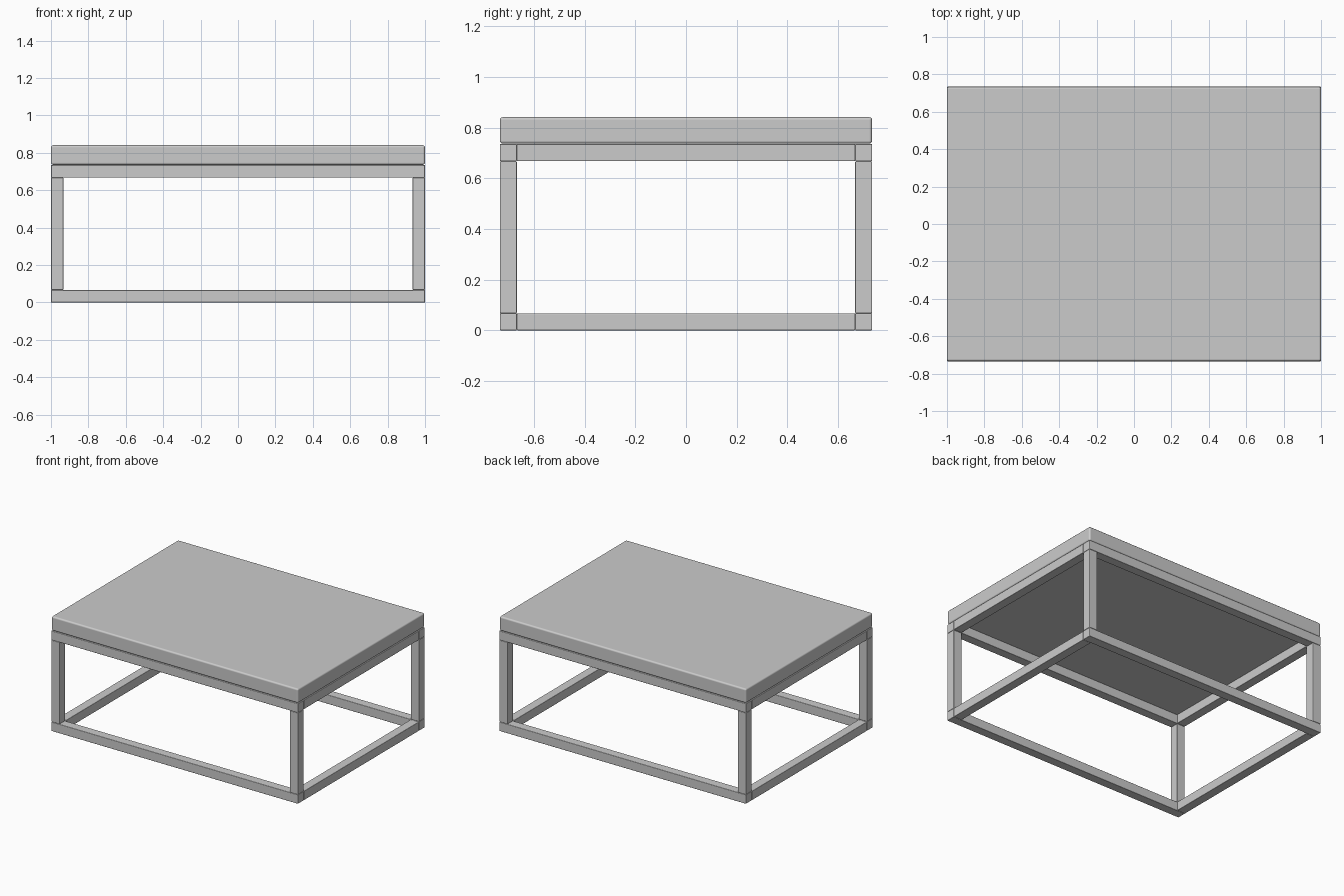
import bpy

if "Cube" in bpy.data.objects:
    bpy.data.objects.remove(bpy.data.objects["Cube"])

W, D = 1.0, 0.734      # half width, half depth
B = 0.067              # bar thickness
LEG_TOP, FRAME_TOP, TOP = 0.667, 0.735, 0.841


def box(name, lo, hi, bevel):
    """Box between two corners with softly rounded edges."""
    bpy.ops.mesh.primitive_cube_add(size=1, location=[(a + b) / 2 for a, b in zip(lo, hi)])
    ob = bpy.context.object
    ob.name = name
    ob.scale = [b - a for a, b in zip(lo, hi)]
    bpy.ops.object.transform_apply(location=False, rotation=False, scale=True)
    bpy.ops.object.shade_smooth_by_angle()
    mod = ob.modifiers.new("soft_edges", 'BEVEL')
    mod.width = bevel
    mod.segments = 3
    mod.harden_normals = True
    return ob


# Thick table top
box("table_top", (-W, -D, FRAME_TOP + 0.001), (W, D, TOP), 0.012)

# Lower and upper rectangular frames: long rails run through, side rails fit between
for level, z0, z1 in (("lower", 0, B), ("upper", LEG_TOP, FRAME_TOP)):
    for side, y0 in (("front", -D), ("back", D - B)):
        box(f"{level}_{side}_rail", (-W, y0, z0), (W, y0 + B, z1), 0.004)
    for side, x0 in (("left", -W), ("right", W - B)):
        box(f"{level}_{side}_rail", (x0, -D + B, z0), (x0 + B, D - B, z1), 0.004)

# Corner legs between the frames
for end, y0 in (("front", -D), ("back", D - B)):
    for side, x0 in (("left", -W), ("right", W - B)):
        box(f"{end}_{side}_leg", (x0, y0, B), (x0 + B, y0 + B, LEG_TOP), 0.004)
